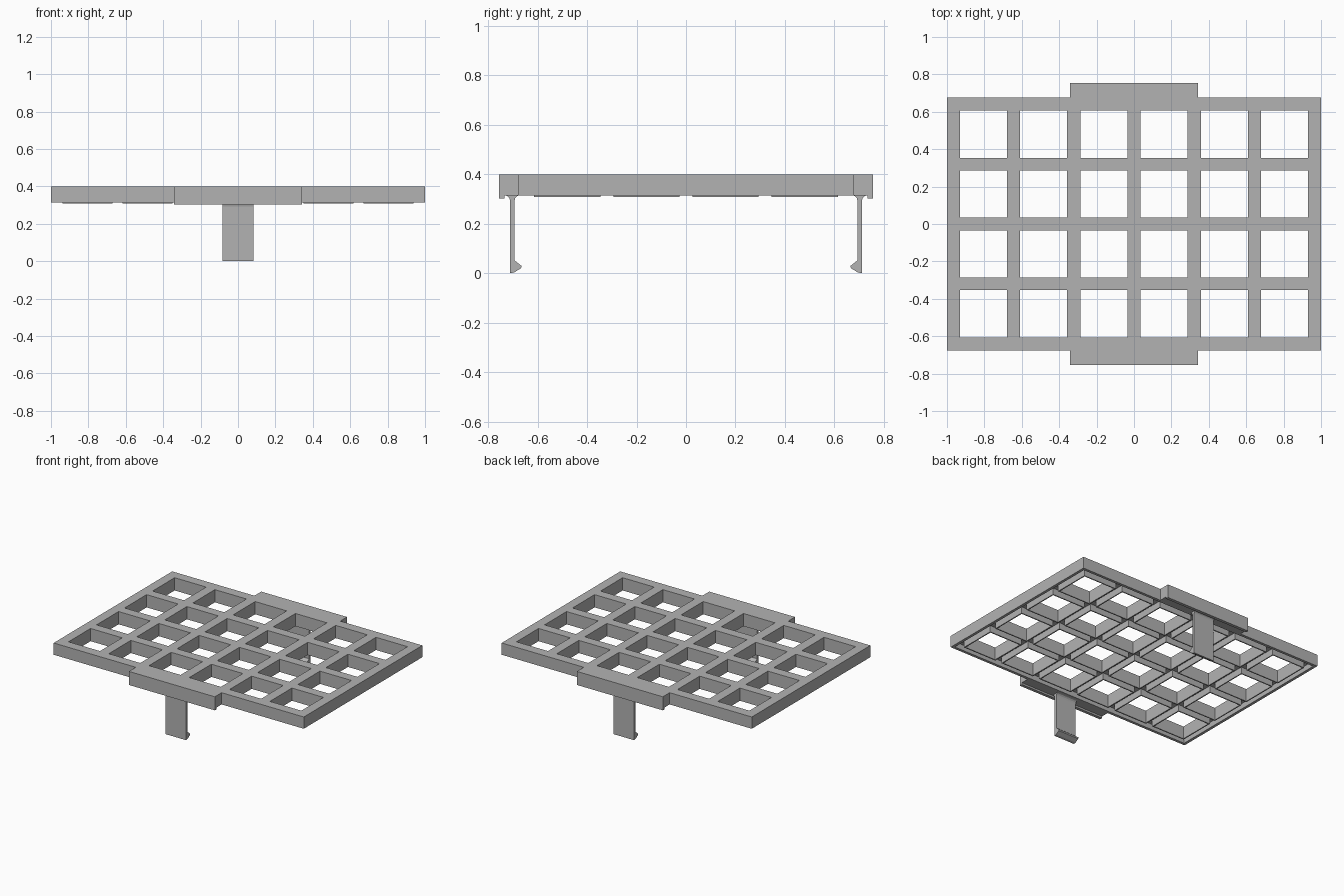
import bpy
import bmesh
from mathutils import Matrix

cube = bpy.data.objects.get("Cube")
if cube:
    bpy.data.objects.remove(cube, do_unlink=True)

TOP, BOTTOM = 0.40, 0.315
HALF_X, HALF_Y = 1.0, 0.677
PITCH_X, PITCH_Y = 0.322, 0.32

grey = bpy.data.materials.new("light_grey")
grey.use_nodes = True
grey.diffuse_color = (0.45, 0.45, 0.45, 1)
grey.node_tree.nodes["Principled BSDF"].inputs["Base Color"].default_value = grey.diffuse_color


def finish(name, bm):
    bmesh.ops.recalc_face_normals(bm, faces=bm.faces[:])
    mesh = bpy.data.meshes.new(name)
    bm.to_mesh(mesh)
    bm.free()
    mesh.materials.append(grey)
    obj = bpy.data.objects.new(name, mesh)
    bpy.context.collection.objects.link(obj)
    return obj


def add_box(bm, x, y, hx, hy, z0, z1):
    matrix = Matrix.Translation((x, y, (z0 + z1) / 2)) @ Matrix.Diagonal((2 * hx, 2 * hy, z1 - z0, 1))
    bmesh.ops.create_cube(bm, size=1, matrix=matrix)


def block(name, hx, hy, z0, z1):
    bm = bmesh.new()
    add_box(bm, 0, 0, hx, hy, z0, z1)
    return finish(name, bm)


def cell_blocks(name, half, z0, z1):
    """One square block at each of the 6 x 4 grid cells."""
    bm = bmesh.new()
    for i in range(6):
        for j in range(4):
            add_box(bm, (i - 2.5) * PITCH_X, (j - 1.5) * PITCH_Y, half, half, z0, z1)
    return finish(name, bm)


def profile_bar(name, points, half_width, side):
    """Extrude a (y, z) profile along x, on the front or back side."""
    bm = bmesh.new()
    face = bm.faces.new([bm.verts.new((-half_width, side * y, z)) for y, z in points])
    new = bmesh.ops.extrude_face_region(bm, geom=[face])["geom"]
    verts = [v for v in new if isinstance(v, bmesh.types.BMVert)]
    bmesh.ops.translate(bm, verts=verts, vec=(2 * half_width, 0, 0))
    return finish(name, bm)


# Grid plate: hollow underside, thin-walled cells, square openings
plate = block("grid_plate", HALF_X, HALF_Y, BOTTOM, TOP)
steps = [
    ("DIFFERENCE", block("underside_cutter", HALF_X - 0.02, HALF_Y - 0.02, 0.2, 0.355)),
    ("UNION", cell_blocks("cell_rims", 0.134, 0.308, 0.37)),
    ("DIFFERENCE", cell_blocks("opening_cutter", 0.126, 0.2, 0.5)),
]
for operation, helper in steps:
    mod = plate.modifiers.new(helper.name, "BOOLEAN")
    mod.operation = operation
    mod.solver = "EXACT"
    mod.object = helper
bpy.context.view_layer.update()
result = bpy.data.meshes.new_from_object(plate.evaluated_get(bpy.context.evaluated_depsgraph_get()))
plate.modifiers.clear()
plate.data = result
for _, helper in steps:
    bpy.data.objects.remove(helper, do_unlink=True)

# Side tabs with a hanging lip, and clip legs with an inward hook
tab = [(0.66, TOP), (0.755, TOP), (0.755, 0.302), (0.733, 0.302), (0.733, BOTTOM), (0.66, BOTTOM)]
leg = [(0.733, 0.32), (0.733, 0.315), (0.722, 0.312), (0.714, 0.304), (0.711, 0.293),
       (0.711, 0), (0.695, 0.003), (0.667, 0.02), (0.664, 0.029), (0.693, 0.052),
       (0.693, 0.293), (0.690, 0.304), (0.683, 0.312), (0.673, 0.315), (0.673, 0.32)]
for side, where in ((-1, "front"), (1, "back")):
    profile_bar(where + "_tab", tab, 0.343, side)
    profile_bar(where + "_clip_leg", leg, 0.083, side)
